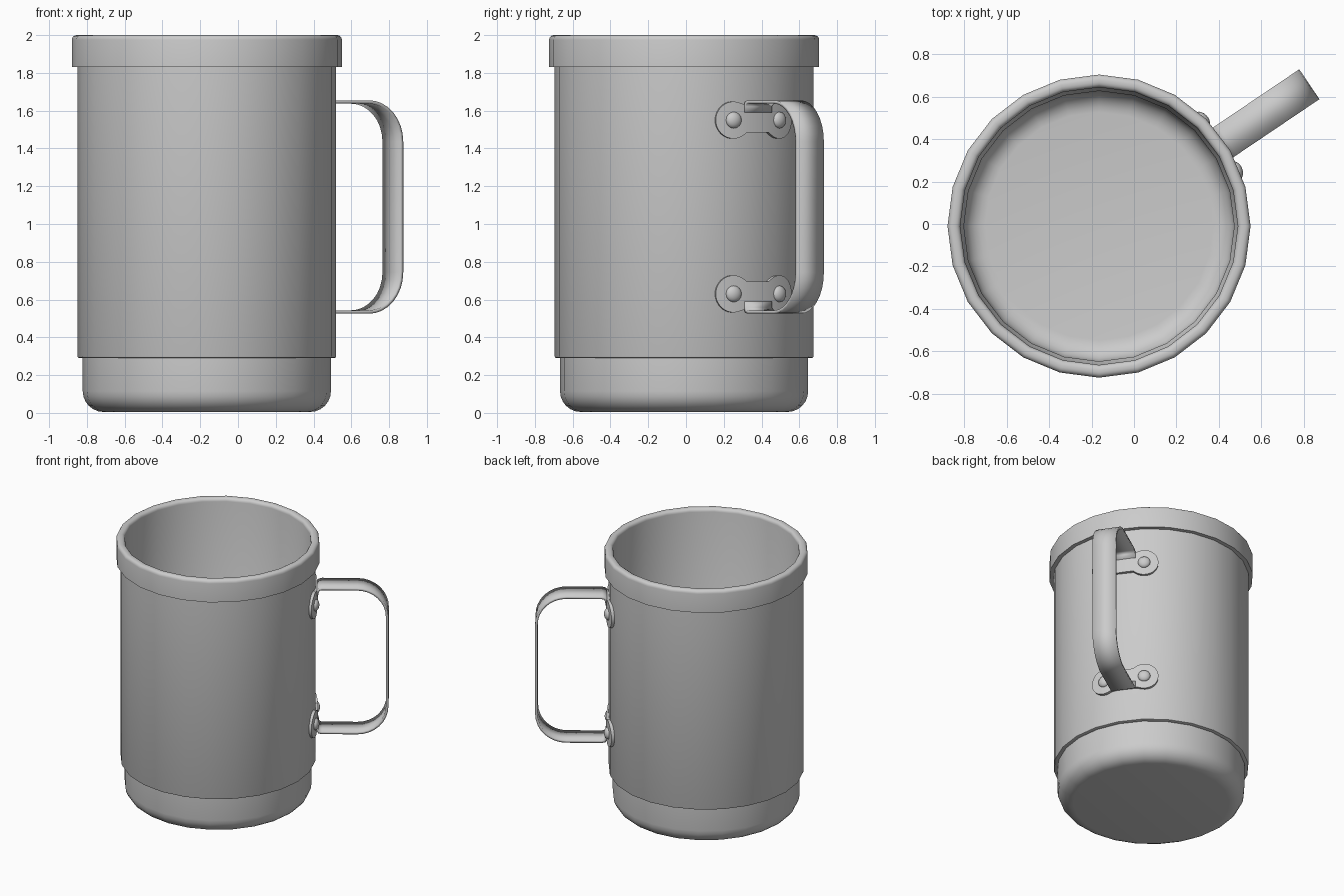
import bpy, math
from math import sin, cos, pi, radians, sqrt

if "Cube" in bpy.data.objects:
    bpy.data.objects.remove(bpy.data.objects["Cube"])

CX, CY = -0.165, -0.01      # mug axis
HA = radians(34)            # handle direction
MID = 1.09                  # handle mirror height


def make(name, verts, faces, angle=35):
    me = bpy.data.meshes.new(name)
    me.from_pydata(verts, [], faces)
    me.update()
    ob = bpy.data.objects.new(name, me)
    bpy.context.collection.objects.link(ob)
    bpy.ops.object.select_all(action='DESELECT')
    ob.select_set(True)
    bpy.context.view_layer.objects.active = ob
    bpy.ops.object.mode_set(mode='EDIT')
    bpy.ops.mesh.select_all(action='SELECT')
    bpy.ops.mesh.normals_make_consistent(inside=False)
    bpy.ops.object.mode_set(mode='OBJECT')
    bpy.ops.object.shade_smooth_by_angle(angle=radians(angle))
    return ob


def polar(r, a, z):
    return (CX + r * cos(a), CY + r * sin(a), z)


def arc(cx, cz, r, a0, a1, n=6):
    return [(cx + r * cos(radians(a0 + (a1 - a0) * i / n)),
             cz + r * sin(radians(a0 + (a1 - a0) * i / n))) for i in range(n + 1)]


def lathe(name, prof, n=24):
    # profile starts and ends on the axis; each end is a centre vertex
    m = len(prof)
    verts = [polar(r, 2 * pi * s / n, z) for s in range(n) for r, z in prof[1:-1]]
    k = m - 2
    bot, top = len(verts), len(verts) + 1
    verts += [polar(0, 0, prof[0][1]), polar(0, 0, prof[-1][1])]
    faces = []
    for s in range(n):
        t = (s + 1) % n
        faces += [(s * k + i, t * k + i, t * k + i + 1, s * k + i + 1) for i in range(k - 1)]
        faces += [(bot, t * k, s * k), (top, s * k + k - 1, t * k + k - 1)]
    return make(name, verts, faces)


# mug body: rounded base, stepped wall, overhanging rim, hollow inside
profile = [(0, 0.01)]
profile += arc(0.547, 0.115, 0.11, -90, 0)
profile += [(0.657, 0.29)]
profile += arc(0.675, 0.30, 0.01, -90, 0, 2)
profile += [(0.685, 1.83), (0.715, 1.83)]
profile += arc(0.69, 1.975, 0.025, 0, 90, 4)
profile += arc(0.68, 1.975, 0.025, 90, 180, 4)
profile += [(0.65, 0.30), (0.638, 0.28)]
profile += arc(0.538, 0.135, 0.10, 0, -90)
profile += [(0, 0.035)]
lathe("mug_body", profile)

# handle: bent metal strap
half = [(0.695, 1.59), (0.698, 1.625), (0.71, 1.641), (0.73, 1.646)]
half += arc(0.978, 1.436, 0.21, 90, 0, 8)
path = half + [(r, 2 * MID - z) for r, z in reversed(half)]
verts = []
for r, z in path:
    for w in (-0.085, 0.085):
        verts.append((CX + r * cos(HA) - w * sin(HA), CY + r * sin(HA) + w * cos(HA), z))
faces = [(2 * i, 2 * i + 1, 2 * i + 3, 2 * i + 2) for i in range(len(path) - 1)]
handle = make("handle", verts, faces)
mod = handle.modifiers.new("thickness", 'SOLIDIFY')
mod.thickness, mod.offset, mod.use_even_offset = 0.018, 0, True

# mounting plates: two round lobes joined by a waist, wrapped on the wall
LOBE, OFF = 0.098, 0.145


def plate_range(u):
    d = abs(u) - OFF
    h = sqrt(max(LOBE ** 2 - d * d, 0)) if abs(d) < LOBE else 0
    h = max(h, 0.002)
    lo, hi = -h, h
    if d < 0:
        lo, hi = min(lo, -0.065), max(hi, 0.085)
    return lo, hi


def plate(name, zc, sgn):
    half_l, n = OFF + LOBE, 44
    verts, faces = [], []
    for i in range(n + 1):
        u = -half_l * cos(pi * i / n)
        lo, hi = plate_range(u)
        a = HA + u / 0.69
        for r, h in ((0.672, lo), (0.702, lo), (0.702, hi), (0.672, hi)):
            verts.append(polar(r, a, zc + sgn * h))
    for i in range(n):
        for j in range(4):
            k = (j + 1) % 4
            faces.append((4 * i + j, 4 * i + k, 4 * i + 4 + k, 4 * i + 4 + j))
    faces += [(0, 1, 2, 3), tuple(4 * n + j for j in (3, 2, 1, 0))]
    make(name, verts, faces)


# rivets: shallow domes on each lobe
for label, zc, sgn in (("upper", 1.55, 1), ("lower", 2 * MID - 1.55, -1)):
    plate(label + "_plate", zc, sgn)
    for side, s in (("left", -1), ("right", 1)):
        a = HA + s * radians(12)
        bpy.ops.mesh.primitive_uv_sphere_add(segments=16, ring_count=10, radius=1,
                                             location=polar(0.70, a, zc),
                                             rotation=(0, pi / 2, a))
        ob = bpy.context.object
        ob.name = f"{label}_{side}_rivet"
        ob.scale = (0.044, 0.044, 0.028)
        bpy.ops.object.shade_smooth()
